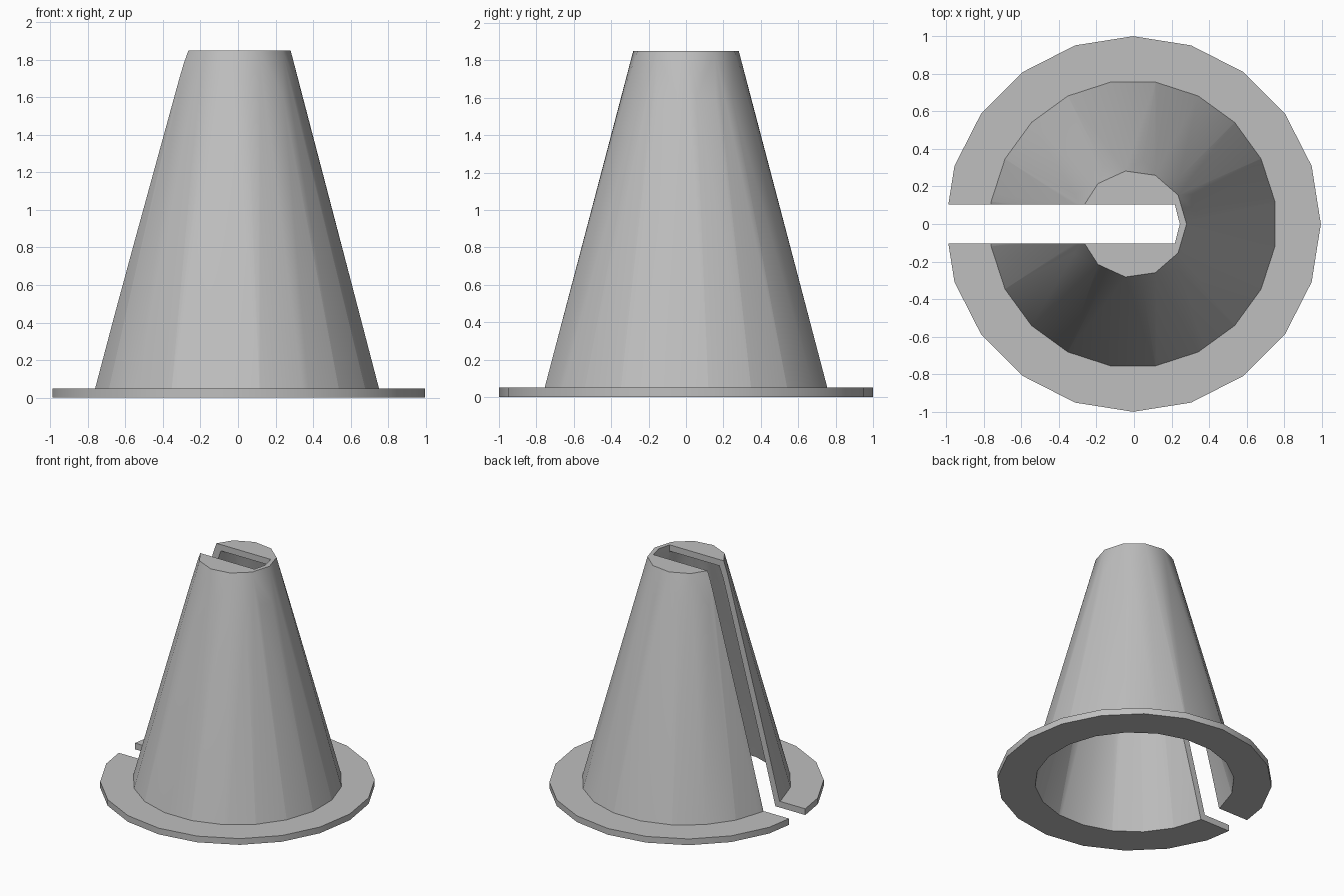
import bpy, bmesh
from math import sin, cos, pi, radians

if "Cube" in bpy.data.objects:
    bpy.data.objects.remove(bpy.data.objects["Cube"])

SHIFT = -0.005      # the slot trims one side, so the axis sits slightly off centre
SLOT = 0.103        # half width of the slot

grey = bpy.data.materials.new("plain grey")
grey.use_nodes = True
grey.diffuse_color = (0.52, 0.52, 0.52, 1)
grey.node_tree.nodes["Principled BSDF"].inputs["Base Color"].default_value = grey.diffuse_color


def ring(radius, z, sides, turn=0.0):
    return [(SHIFT + radius * cos(turn + 2 * pi * i / sides),
             radius * sin(turn + 2 * pi * i / sides), z) for i in range(sides)]


def hull(name, points):
    """Convex solid wrapped around the given points."""
    bm = bmesh.new()
    for p in points:
        bm.verts.new(p)
    bmesh.ops.convex_hull(bm, input=bm.verts[:])
    bmesh.ops.dissolve_limit(bm, angle_limit=radians(0.5), verts=bm.verts[:], edges=bm.edges[:])
    bmesh.ops.recalc_face_normals(bm, faces=bm.faces[:])
    mesh = bpy.data.meshes.new(name)
    bm.to_mesh(mesh)
    bm.free()
    mesh.materials.append(grey)
    obj = bpy.data.objects.new(name, mesh)
    bpy.context.collection.objects.link(obj)
    return obj


def combine(target, other, operation):
    bpy.context.view_layer.objects.active = target
    mod = target.modifiers.new(operation.lower(), 'BOOLEAN')
    mod.operation, mod.solver, mod.object = operation, 'EXACT', other
    bpy.ops.object.modifier_apply(modifier=mod.name)
    bpy.data.objects.remove(other)


# Tapered shell: round at the base, fewer sides at the top
cone = hull("slotted_cone", ring(0.773, 0.02, 20, radians(9)) + ring(0.35, 1.6, 20, radians(9))
            + ring(0.285, 1.85, 11))

# Flat flange around the base
flange = hull("flange", ring(1, 0, 20) + ring(1, 0.05, 20))
combine(cone, flange, 'UNION')

# Hollow inside, closed by a thin cap at the top
cavity = hull("cavity", ring(0.74, -0.05, 20, radians(9)) + ring(0.303, 1.6, 20, radians(9))
              + ring(0.25, 1.8, 11))
combine(cone, cavity, 'DIFFERENCE')

# Slot through the flange, one wall and the cap, ending at the far inner wall
outline = [(-2, -SLOT), (0.218, -SLOT), (0.244, 0), (0.218, SLOT), (-2, SLOT)]
slot = hull("slot", [(x, y, z) for x, y in outline for z in (-1, 3)])
combine(cone, slot, 'DIFFERENCE')

bpy.ops.object.select_all(action='DESELECT')
cone.select_set(True)
bpy.context.view_layer.objects.active = cone
bpy.ops.object.shade_smooth_by_angle(angle=radians(30))
